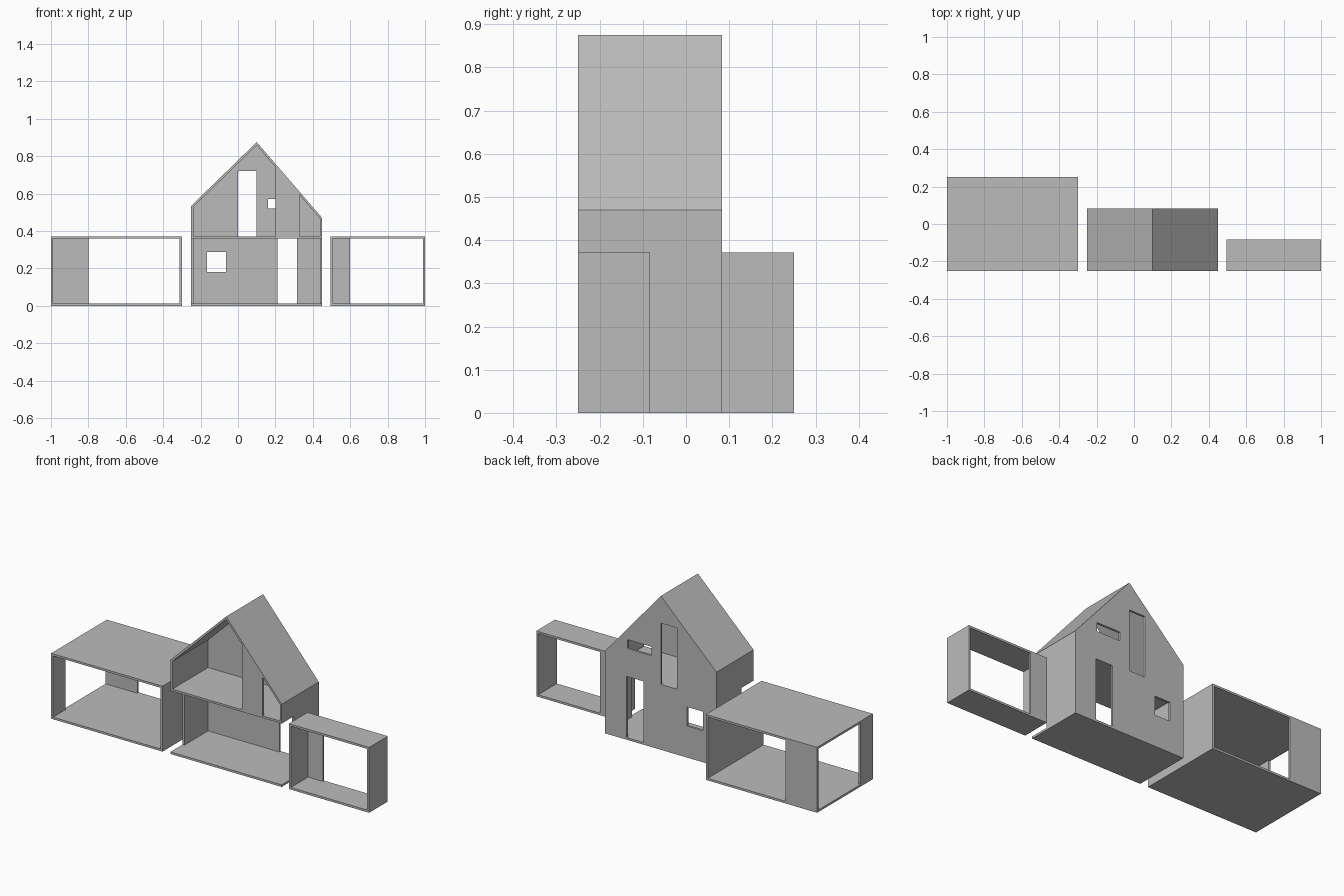
import bpy
import bmesh

cube = bpy.data.objects.get("Cube")
if cube:
    bpy.data.objects.remove(cube, do_unlink=True)

GREY = (0.5, 0.5, 0.5, 1.0)
mat = bpy.data.materials.new("plain grey")
mat.use_nodes = True
mat.diffuse_color = GREY
mat.node_tree.nodes["Principled BSDF"].inputs["Base Color"].default_value = GREY

T = 0.012        # panel thickness
FRONT = -0.25    # shared front plane
STOREY = 0.372   # height of one storey


def prism(name, profile, y0, y1):
    """Extrude an x-z profile from y0 to y1."""
    bm = bmesh.new()
    face = bm.faces.new([bm.verts.new((x, y0, z)) for x, z in profile])
    out = bmesh.ops.extrude_face_region(bm, geom=[face])
    moved = [v for v in out["geom"] if isinstance(v, bmesh.types.BMVert)]
    bmesh.ops.translate(bm, verts=moved, vec=(0, y1 - y0, 0))
    bmesh.ops.recalc_face_normals(bm, faces=bm.faces)
    mesh = bpy.data.meshes.new(name)
    bm.to_mesh(mesh)
    bm.free()
    mesh.materials.append(mat)
    obj = bpy.data.objects.new(name, mesh)
    bpy.context.collection.objects.link(obj)
    return obj


def box(name, x0, x1, y0, y1, z0, z1):
    return prism(name, [(x0, z0), (x1, z0), (x1, z1), (x0, z1)], y0, y1)


def cut(obj, openings):
    """Cut rectangular x-z openings through a wall."""
    for x0, x1, z0, z1 in openings:
        cutter = box("cutter", x0, x1, -1, 1, z0, z1)
        cutter.hide_render = True
        mod = obj.modifiers.new("opening", "BOOLEAN")
        mod.operation = "DIFFERENCE"
        mod.solver = "EXACT"
        mod.object = cutter
        bpy.context.view_layer.objects.active = obj
        bpy.ops.object.modifier_apply(modifier=mod.name)
        bpy.data.objects.remove(cutter, do_unlink=True)


def side_slabs(name, x0, x1, back):
    """Floor and roof slabs of a side volume."""
    box(name + "_floor", x0, x1, FRONT, back, 0, T)
    box(name + "_roof", x0, x1, FRONT, back, STOREY - T, STOREY)


# Large side volume: solid inner wall, partial outer wall and back panel
WX0, WX1, WBACK = -1.0, -0.3, 0.25
side_slabs("large_wing", WX0, WX1, WBACK)
box("large_wing_inner_wall", WX1 - T, WX1, FRONT, WBACK, T, STOREY - T)
box("large_wing_outer_panel", WX0, WX0 + T, FRONT, -0.14, T, STOREY - T)
box("large_wing_back_panel", WX0, -0.8, WBACK - T, WBACK, T, STOREY - T)

# Small side volume: two solid side walls and a partial back panel
SX0, SX1, SBACK = 0.495, 1.0, -0.083
side_slabs("small_wing", SX0, SX1, SBACK)
box("small_wing_inner_wall", SX0, SX0 + T, FRONT, SBACK, T, STOREY - T)
box("small_wing_outer_wall", SX1 - T, SX1, FRONT, SBACK, T, STOREY - T)
box("small_wing_back_panel", SX0 + T, 0.6, SBACK - T, SBACK, T, STOREY - T)

# Gabled house
HX0, HX1, RX = -0.25, 0.45, 0.1
EAVE0, EAVE1, RIDGE = 0.535, 0.47, 0.875
HBACK = 0.083
INNER = HBACK - T
DROP = 0.017     # vertical roof thickness


def underside(x):
    """Height of the roof underside at x."""
    end, eave = (HX0, EAVE0) if x < RX else (HX1, EAVE1)
    return RIDGE - DROP - (RIDGE - eave) * (x - RX) / (end - RX)


def upper_wall(name, x0, x1, y1):
    """Upper storey wall with a top that follows the roof."""
    prism(name, [(x0, STOREY - T), (x1, STOREY - T),
                 (x1, underside(x1)), (x0, underside(x0))], FRONT, y1)


back_wall = prism("house_back_wall", [(HX0, 0), (HX1, 0), (HX1, EAVE1),
                                      (RX, RIDGE), (HX0, EAVE0)], INNER, HBACK)
cut(back_wall, [
    (0.21, 0.315, T, STOREY - T),      # door
    (-0.165, -0.065, 0.18, 0.288),     # lower window
    (0.0, 0.1, STOREY, 0.72),          # tall window
    (0.16, 0.31, 0.52, 0.57),          # wide window
])
prism("house_roof", [(HX0, EAVE0), (RX, RIDGE), (HX1, EAVE1),
                     (HX1, EAVE1 - DROP), (RX, RIDGE - DROP),
                     (HX0, EAVE0 - DROP)], FRONT, INNER)
box("house_ground_floor", HX0, HX1, FRONT, INNER, 0, T)
box("house_upper_floor", HX0 + T, HX1 - T, FRONT, INNER, STOREY - T, STOREY)
for side, x in (("right", HX0), ("left", HX1 - T)):
    upper_wall("house_upper_wall_" + side, x, x + T, INNER)
    box("house_lower_wall_" + side, x, x + T, -0.14, INNER, T, STOREY - T)
upper_wall("house_front_panel", 0.2, 0.33, FRONT + T)
